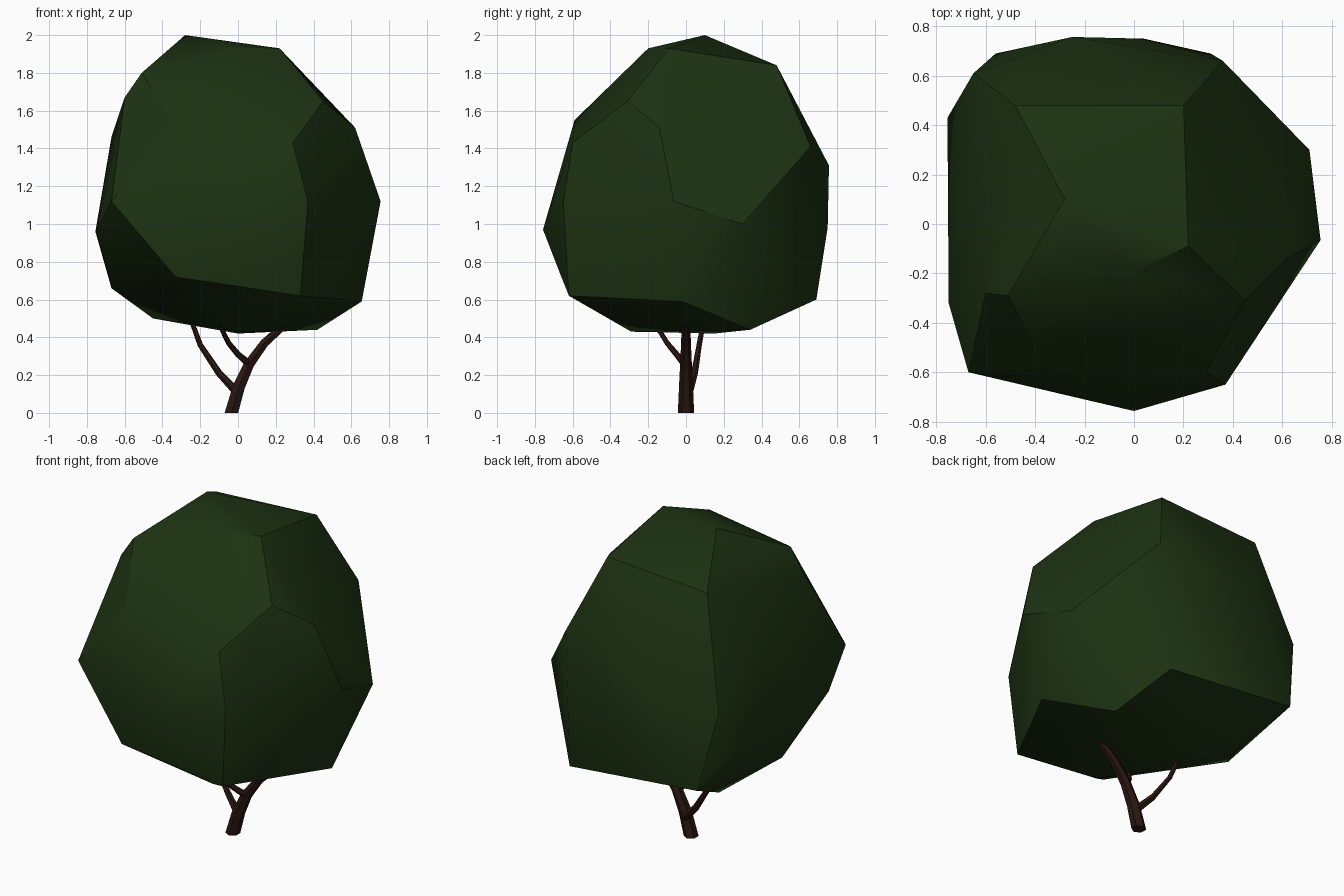
import bpy, bmesh, math

if "Cube" in bpy.data.objects:
    bpy.data.objects.remove(bpy.data.objects["Cube"])


def material(name, rgb):
    m = bpy.data.materials.new(name)
    m.diffuse_color = (*rgb, 1)
    m.use_nodes = True
    m.node_tree.nodes["Principled BSDF"].inputs["Base Color"].default_value = m.diffuse_color
    return m


leaf = material("leaf_green", (0.012, 0.032, 0.006))
bark = material("bark_brown", (0.022, 0.008, 0.005))


# Faceted crown: hull around the lobe corners
crown_points = [
    # top
    (-.28, .10, 2.0), (.22, -.09, 1.93), (-.02, -.20, 1.93),
    (.20, .48, 1.84), (-.48, .48, 1.80), (-.51, -.29, 1.80),
    # upper sides
    (-.60, -.28, 1.67), (.45, -.31, 1.65), (-.35, -.59, 1.55),
    (.62, -.14, 1.51), (.29, -.60, 1.43), (.36, .66, 1.41),
    (-.67, .20, 1.46), (-.25, .757, 1.31),
    # widest belt
    (.755, -.065, 1.12), (.71, .30, 1.0), (.37, -.65, 1.12), (0, -.757, .97),
    (-.67, -.60, 1.12), (-.75, -.32, .96), (-.755, .43, .96),
    (-.65, .61, 1.15), (.04, .75, .98),
    # lower belt
    (.655, -.02, .59), (.33, -.62, .62), (-.33, -.66, .72),
    (-.67, .02, .66), (-.56, .69, .68), (.31, .69, .60),
    # underside
    (.42, .34, .44), (.03, -.29, .43), (0, .15, .42), (-.45, .32, .50),
]
bm = bmesh.new()
for p in crown_points:
    bm.verts.new(p)
bmesh.ops.convex_hull(bm, input=bm.verts)
bmesh.ops.recalc_face_normals(bm, faces=bm.faces)
mesh = bpy.data.meshes.new("crown")
bm.to_mesh(mesh)
bm.free()
crown = bpy.data.objects.new("crown", mesh)
bpy.context.collection.objects.link(crown)
mesh.materials.append(leaf)


# Tapered branches: round profile swept along a path of (x, y, z, radius)
def branch(name, path):
    cu = bpy.data.curves.new(name, 'CURVE')
    cu.dimensions = '3D'
    cu.bevel_depth = 1
    cu.bevel_resolution = 1
    cu.use_fill_caps = True
    sp = cu.splines.new('POLY')
    sp.points.add(len(path) - 1)
    for pt, (x, y, z, r) in zip(sp.points, path):
        pt.co = (x, y, z, 1)
        pt.radius = r
    ob = bpy.data.objects.new(name, cu)
    bpy.context.collection.objects.link(ob)
    bpy.context.view_layer.update()
    me = bpy.data.meshes.new_from_object(
        ob.evaluated_get(bpy.context.evaluated_depsgraph_get()))
    bpy.data.objects.remove(ob)
    # trim the tilted foot flat on the ground
    for v in me.vertices:
        if v.co.z < 0.03:
            v.co.z = 0
    out = bpy.data.objects.new(name, me)
    bpy.context.collection.objects.link(out)
    me.materials.clear()
    me.materials.append(bark)
    return out


parts = [
    crown,
    branch("trunk", [(-.035, 0, 0, .043), (.005, 0, .14, .037), (.06, 0, .26, .031),
                     (.14, 0, .37, .026), (.24, 0, .46, .023), (.30, 0, .53, .02)]),
    branch("left_branch", [(-.005, .015, .11, .024), (-.10, .045, .21, .019),
                           (-.20, .07, .36, .015), (-.24, .09, .47, .013),
                           (-.26, .10, .56, .011)]),
    branch("middle_branch", [(.07, 0, .25, .02), (0, -.05, .31, .016),
                             (-.05, -.10, .37, .014), (-.09, -.15, .45, .012),
                             (-.11, -.18, .54, .01)]),
]
for ob in parts:
    bpy.ops.object.select_all(action='DESELECT')
    ob.select_set(True)
    bpy.context.view_layer.objects.active = ob
    bpy.ops.object.shade_smooth_by_angle(angle=math.radians(32))
